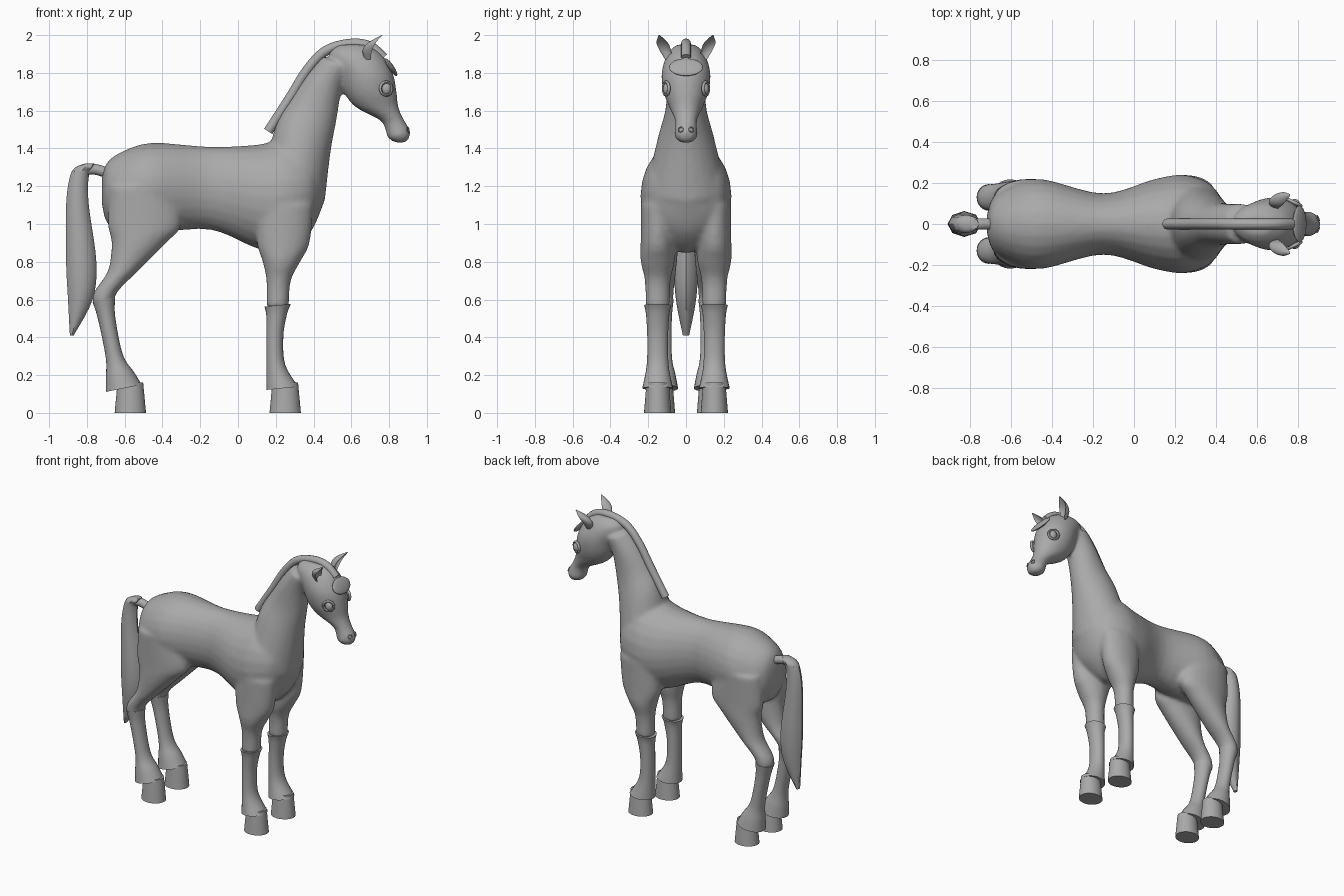
import bpy, bmesh
from math import cos, sin, pi
from mathutils import Vector

if "Cube" in bpy.data.objects:
    bpy.data.objects.remove(bpy.data.objects["Cube"], do_unlink=True)

grey = bpy.data.materials.new("plain grey")
grey.use_nodes = True
grey.diffuse_color = (0.4, 0.4, 0.4, 1)
grey.node_tree.nodes["Principled BSDF"].inputs["Base Color"].default_value = grey.diffuse_color


def spline(before, start, end, after, t):
    """Smooth value between start and end."""
    cubic = 3 * (start - end) + after - before
    square = 2 * before - 5 * start + 4 * end - after
    return start + t / 2 * (end - before + t * (square + t * cubic))


def refine(rows, steps=5):
    rows = [Vector(row) for row in rows]
    smooth = []
    for i, (start, end) in enumerate(zip(rows, rows[1:])):
        before = rows[max(i - 1, 0)]
        after = rows[min(i + 2, len(rows) - 1)]
        smooth += [spline(before, start, end, after, k / steps) for k in range(steps)]
    return smooth + [rows[-1]]


def loft(bm, rings, side=1, spread=0, lean=0, tilt=0, lengthwise=False, sides=24, cup=1):
    """Skin ovals given as position along the axis, low edge, high edge, half width."""
    loops = []
    for along, low, high, width in refine(rings):
        middle, half = (low + high) / 2, (high - low) / 2
        centre = spread + lean * (along - rings[0][0])
        loop = []
        for k in range(sides):
            angle = 2 * pi * k / sides
            across = half * cos(angle)
            if across > 0:
                across *= cup
            y = side * (centre + width * sin(angle))
            place = along + tilt * across
            if lengthwise:
                loop.append(bm.verts.new((place, y, middle + across)))
            else:
                loop.append(bm.verts.new((middle + across, y, place)))
        loops.append(loop)
    for first, second in zip(loops, loops[1:]):
        for k in range(sides):
            n = (k + 1) % sides
            bm.faces.new((first[k], first[n], second[n], second[k]))
    bm.faces.new(loops[0])
    bm.faces.new(loops[-1])


def rounded(rings, base, limit=0.09):
    """Add a half width to each ring that follows its depth."""
    return [(z, back, front, min(limit, base + (front - back) / 3)) for z, back, front in rings]


def dress(ob, name):
    ob.name = name
    ob.data.materials.append(grey)
    bpy.ops.object.select_all(action='DESELECT')
    ob.select_set(True)
    bpy.context.view_layer.objects.active = ob
    if ob.type == 'MESH':
        bpy.ops.object.shade_smooth_by_angle(angle=pi / 4)
    return ob


def finish(name, bm):
    bmesh.ops.recalc_face_normals(bm, faces=bm.faces)
    mesh = bpy.data.meshes.new(name)
    bm.to_mesh(mesh)
    bm.free()
    ob = bpy.data.objects.new(name, mesh)
    bpy.context.collection.objects.link(ob)
    return dress(ob, name)


def part(name, rings, **options):
    bm = bmesh.new()
    loft(bm, rings, **options)
    return finish(name, bm)


def ball(name, location, size, turn=0):
    bpy.ops.mesh.primitive_uv_sphere_add(segments=24, ring_count=12, radius=1, location=location,
                                         rotation=(0, turn, 0))
    bpy.context.object.scale = size
    dress(bpy.context.object, name)


def rim(name, location, radius, rotation):
    bpy.ops.mesh.primitive_torus_add(major_segments=24, minor_segments=8, major_radius=radius,
                                     minor_radius=radius / 4, location=location, rotation=rotation)
    dress(bpy.context.object, name)


def tube(name, points, radius):
    """Round strand along a smooth path in the middle plane."""
    curve = bpy.data.curves.new(name, 'CURVE')
    curve.dimensions = '3D'
    curve.bevel_depth = radius
    curve.use_fill_caps = True
    path = refine(points)
    strand = curve.splines.new('POLY')
    strand.points.add(len(path) - 1)
    for point, (x, z) in zip(strand.points, path):
        point.co = (x, 0, z, 1)
    ob = bpy.data.objects.new(name, curve)
    bpy.context.collection.objects.link(ob)
    dress(ob, name)


# Barrel from rump to chest: x, bottom, top, half width
barrel = [(-.72, 1.1, 1.25, .04), (-.69, 1, 1.33, .13), (-.6, .95, 1.39, .19),
          (-.45, .95, 1.43, .22), (-.15, .97, 1.41, .15), (.1, .87, 1.42, .22),
          (.25, .85, 1.45, .24), (.38, .95, 1.4, .19), (.45, 1.1, 1.3, .08)]
# Neck, head and legs: z, back, front, half width
neck = [(1.2, .14, .46, .21), (1.45, .2, .49, .15), (1.6, .28, .52, .11),
        (1.75, .37, .55, .1), (1.85, .45, .6, .1)]
head = [(1.95, .53, .68, .05), (1.9, .48, .76, .1), (1.8, .53, .82, .13),
        (1.7, .56, .84, .12), (1.62, .62, .85, .09), (1.55, .75, .88, .06),
        (1.5, .78, .91, .06), (1.46, .79, .91, .06), (1.43, .83, .89, .03)]
shoulder = [(1.1, .1, .4), (.9, .1, .38), (.8, .13, .33), (.7, .15, .28), (.56, .15, .27)]
thigh = [(1.2, -.68, -.35), (1, -.69, -.3), (.9, -.67, -.38), (.75, -.69, -.53),
         (.62, -.77, -.65), (.5, -.74, -.65)]
front_shin = [(.57, .14, .28), (.52, .15, .26), (.4, .15, .24), (.25, .15, .25), (.13, .15, .32)]
hind_shin = [(.6, -.77, -.65), (.5, -.74, -.65), (.3, -.7, -.61), (.2, -.7, -.55), (.13, -.7, -.51)]
ear = [(1.87, .67, .73, .02), (1.92, .66, .76, .03), (1.96, .69, .77, .03), (2, .76, .77, .003)]
front_spread, hind_spread = 0.15, 0.13
leg_base = 0.025

# Body blended into one smooth skin
bm = bmesh.new()
loft(bm, barrel, lengthwise=True)
loft(bm, neck, tilt=-.5)
loft(bm, head)
for side in (1, -1):
    loft(bm, rounded(shoulder, leg_base), side, front_spread)
    loft(bm, rounded(thigh, leg_base), side, hind_spread)
body = finish("body", bm)
remesh = body.modifiers.new("blend", 'REMESH')
remesh.mode = 'VOXEL'
remesh.voxel_size = 0.012
remesh.use_smooth_shade = True
soften = body.modifiers.new("soften", 'SMOOTH')
soften.factor = 0.5
soften.iterations = 12

for side, label in ((1, "left"), (-1, "right")):
    # Lower legs with flared cuffs, standing on hooves
    for place, shin, spread, hoof_x, slope in (("front", front_shin, front_spread, .25, .1),
                                               ("hind", hind_shin, hind_spread, -.57, .2)):
        part(f"{label}_{place}_shin", rounded(shin, leg_base), side=side, spread=spread, tilt=slope)
        bpy.ops.mesh.primitive_cone_add(vertices=32, radius1=.083, radius2=.068, depth=.16,
                                        location=(hoof_x, side * spread, .08))
        bpy.context.object.scale.y = 0.87
        dress(bpy.context.object, f"{label}_{place}_hoof")

    # Cupped ear, lidded eye and nostril
    part(f"{label}_ear", ear, side=side, spread=.09, lean=.4, cup=-.4)
    ball(f"{label}_eye", (.785, side * .1, 1.715), (.026, .022, .032))
    rim(f"{label}_eyelid", (.785, side * .105, 1.717), .034, (pi / 2, 0, -side * pi / 7))
    rim(f"{label}_nostril", (.9, side * .028, 1.5), .013, (0, pi / 2.4, side * .4))

# Mane along the crest and tuft over the brow
tube("mane", [(.16, 1.49), (.27, 1.66), (.37, 1.82), (.47, 1.92), (.6, 1.955),
              (.7, 1.94), (.77, 1.88)], .026)
ball("forelock", (.81, 0, 1.83), (.015, .09, .055), -.6)

# Tail arching out of the rump and hanging down
tube("tail_root", [(-.66, 1.26), (-.76, 1.29), (-.82, 1.28)], .028)
tail = [(1.32, -.81, -.76), (1.3, -.86, -.76), (1.25, -.89, -.79), (1.1, -.91, -.79),
        (.8, -.91, -.75), (.6, -.9, -.77), (.41, -.89, -.87)]
part("tail", rounded(tail, .01), sides=8)
